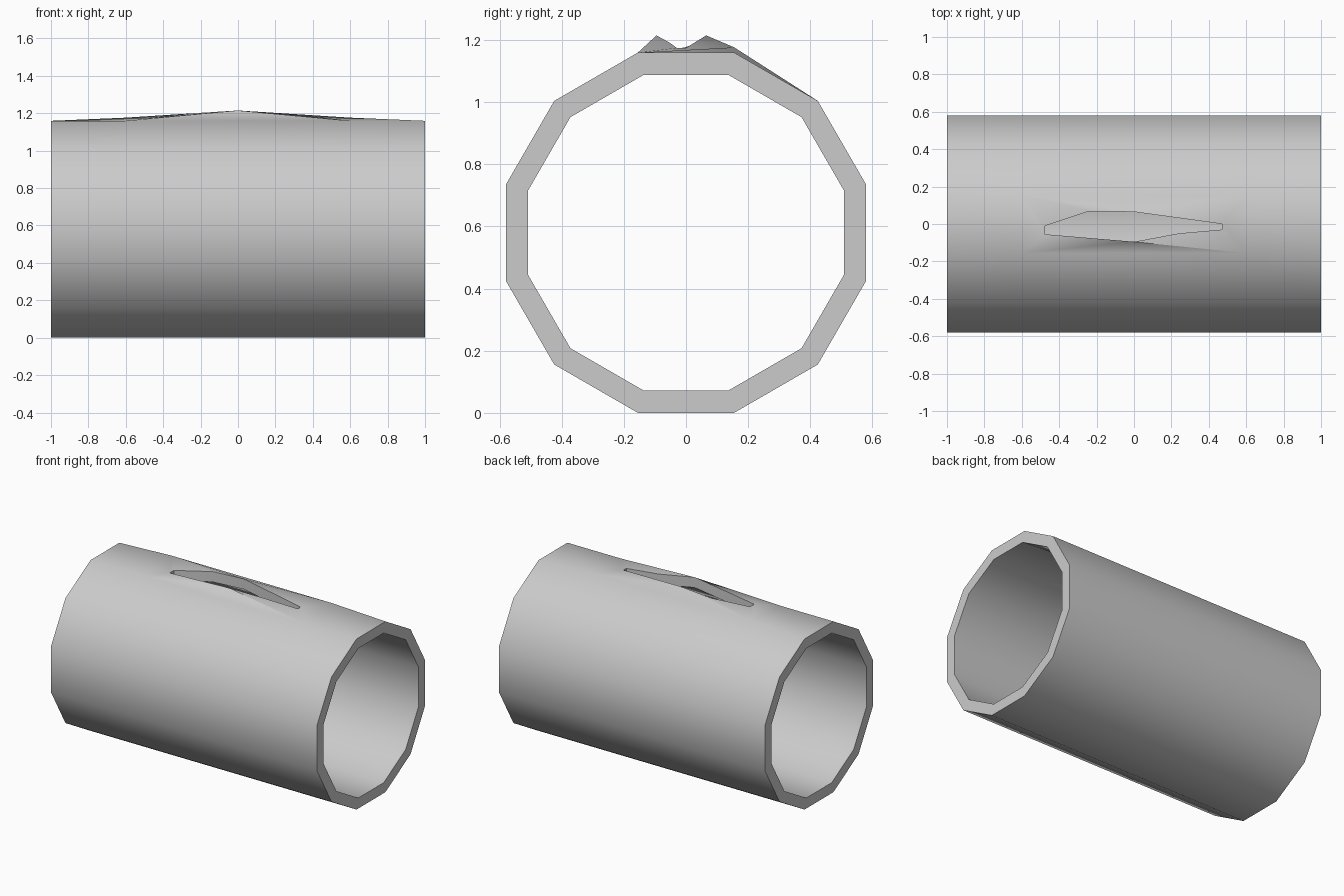
import bpy, bmesh, math

if "Cube" in bpy.data.objects:
    bpy.data.objects.remove(bpy.data.objects["Cube"])

SIDES, LENGTHS = 12, (-1.0, -0.6, 0.6, 1.0)
CZ = 0.58
bm = bmesh.new()

# torn rim, counter-clockwise from above
RIM = [(-.475, -.055, 1.175), (0, -.095, 1.215), (.24, -.05, 1.19), (.47, -.03, 1.175),
       (.47, 0, 1.175), (0, .065, 1.215), (-.24, .068, 1.2), (-.475, -.01, 1.175)]


def shell(radius, drop):
    """Twelve-sided tube wall with a raised, split opening in its top panel."""
    rings = []
    for x in LENGTHS:
        ring = []
        for i in range(SIDES):
            a = math.radians(15 + 30 * i)
            ring.append(bm.verts.new((x, radius * math.cos(a), CZ + radius * math.sin(a))))
        rings.append(ring)
    # panel 2-3 is the top one; its back edge bulges up beside the tear
    for r in rings[1:3]:
        r[2].co.z += 0.017
    for s in range(3):
        for i in range(SIDES):
            if s == 1 and i == 2:
                continue
            j = (i + 1) % SIDES
            bm.faces.new((rings[s][i], rings[s][j], rings[s + 1][j], rings[s + 1][i]))
    rim = [bm.verts.new((x, y, z - drop)) for x, y, z in RIM]
    a, b, c, d = rings[1][3], rings[2][3], rings[2][2], rings[1][2]
    r = rim
    for f in ((a, b, r[1]), (a, r[1], r[0]), (b, r[2], r[1]), (b, r[3], r[2]),
              (b, c, r[4], r[3]), (c, r[5], r[4]), (c, d, r[5]), (d, r[6], r[5]),
              (d, r[7], r[6]), (d, a, r[0], r[7])):
        bm.faces.new(f)
    return rings[0], rings[-1], rim


# outer and inner walls, joined at both ends and around the tear
outer, inner = shell(0.6, 0), shell(0.526, 0.07)
for lo, li in zip(outer, inner):
    n = len(lo)
    for i in range(n):
        j = (i + 1) % n
        bm.faces.new((lo[i], lo[j], li[j], li[i]))
bmesh.ops.recalc_face_normals(bm, faces=bm.faces[:])

mesh = bpy.data.meshes.new("split_pipe")
bm.to_mesh(mesh)
bm.free()
pipe = bpy.data.objects.new("split_pipe", mesh)
bpy.context.collection.objects.link(pipe)
bpy.context.view_layer.objects.active = pipe
pipe.select_set(True)
bpy.ops.object.shade_smooth_by_angle(angle=math.radians(45))
